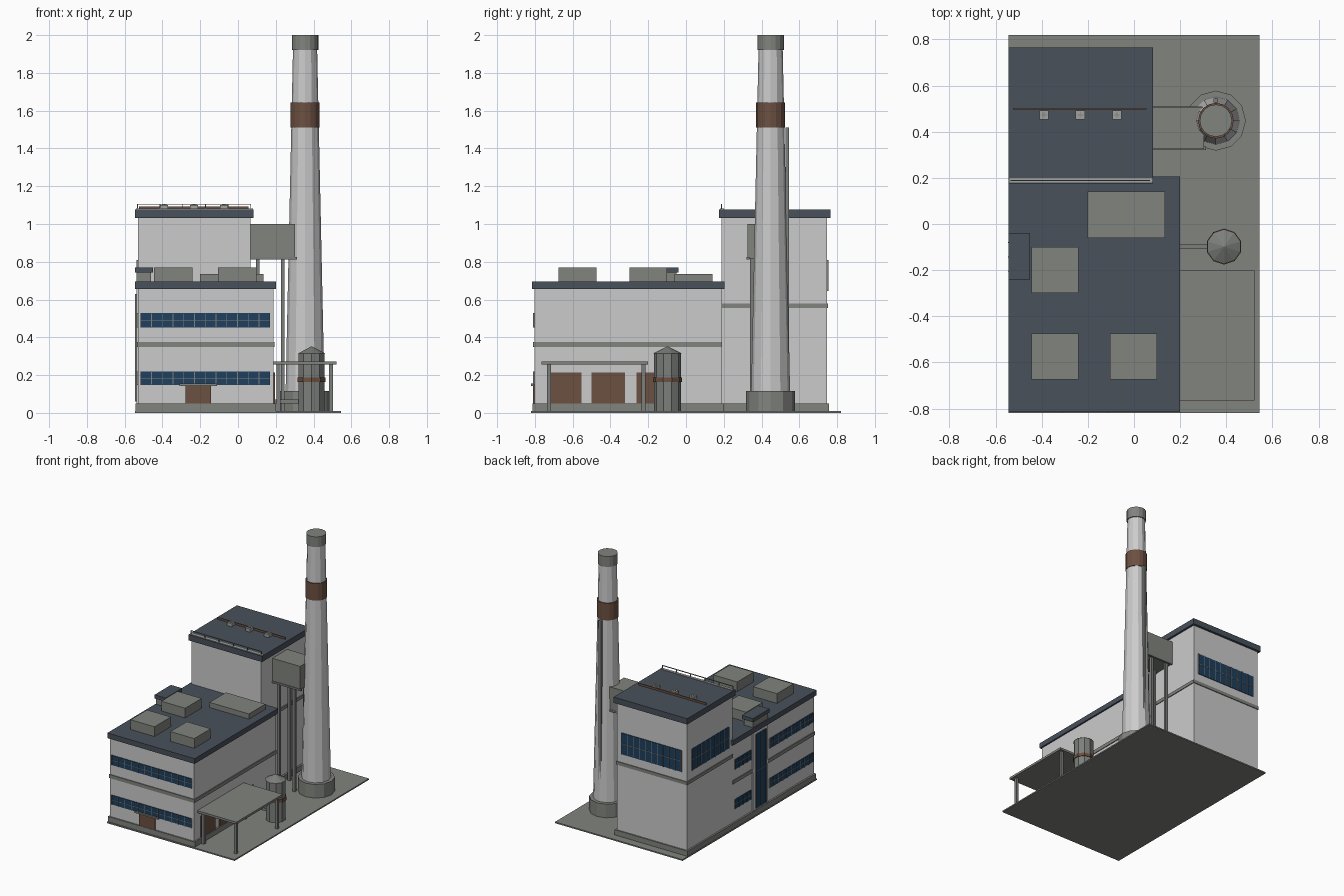
import bpy
import bmesh
import math
from mathutils import Matrix, Vector

if "Cube" in bpy.data.objects:
    bpy.data.objects.remove(bpy.data.objects["Cube"])


def material(name, rgb):
    m = bpy.data.materials.new(name)
    m.use_nodes = True
    m.diffuse_color = (*rgb, 1)
    bsdf = m.node_tree.nodes["Principled BSDF"]
    bsdf.inputs["Base Color"].default_value = (*rgb, 1)
    bsdf.inputs["Roughness"].default_value = 0.8
    return m


WALL = material("light_wall", (0.6, 0.6, 0.6))
GREY = material("concrete_grey", (0.22, 0.23, 0.21))
STEEL = material("steel_grey", (0.2, 0.21, 0.2))
PALE = material("pale_metal", (0.36, 0.37, 0.35))
ROOF = material("slate_roof", (0.065, 0.082, 0.105))
GLASS = material("blue_glass", (0.013, 0.05, 0.11))
BROWN = material("rust_brown", (0.15, 0.08, 0.053))


def finish(name, bm, mat):
    bmesh.ops.recalc_face_normals(bm, faces=bm.faces)
    me = bpy.data.meshes.new(name)
    bm.to_mesh(me)
    bm.free()
    me.materials.append(mat)
    ob = bpy.data.objects.new(name, me)
    bpy.context.collection.objects.link(ob)
    return ob


def boxes(name, mat, spans):
    """One object from boxes given as (x0, x1, y0, y1, z0, z1)."""
    bm = bmesh.new()
    for s in spans:
        lo, hi = Vector(s[0::2]), Vector(s[1::2])
        bmesh.ops.create_cube(bm, size=1, matrix=Matrix.Translation((lo + hi) / 2)
                              @ Matrix.Diagonal((*(hi - lo), 1)))
    return finish(name, bm, mat)


def lathe(name, mat, x, y, z0, z1, r0, r1, sides=12):
    bm = bmesh.new()
    bmesh.ops.create_cone(bm, cap_ends=True, segments=sides, radius1=r0, radius2=r1,
                          depth=z1 - z0, matrix=Matrix.Translation((x, y, (z0 + z1) / 2)))
    return finish(name, bm, mat)


def on_wall(side, plane, a0, a1, z0, z1, depth):
    """Box span standing out from a wall by depth."""
    if side == "front":
        return (a0, a1, plane - depth, plane + 0.002, z0, z1)
    if side == "back":
        return (a0, a1, plane - 0.002, plane + depth, z0, z1)
    if side == "right":
        return (plane - 0.002, plane + depth, a0, a1, z0, z1)
    return (plane - depth, plane + 0.002, a0, a1, z0, z1)


def window_band(name, side, plane, a0, a1, z0, z1, cols):
    boxes(name + "_glass", GLASS, [on_wall(side, plane, a0, a1, z0, z1, 0.005)])
    step, zm = (a1 - a0) / cols, (z0 + z1) / 2
    bars = [on_wall(side, plane, a0 + i * step - 0.002, a0 + i * step + 0.002, z0, z1, 0.008)
            for i in range(cols + 1)]
    bars.append(on_wall(side, plane, a0, a1, zm - 0.002, zm + 0.002, 0.007))
    boxes(name + "_bars", GREY, bars)


# Ground and building masses
boxes("ground_slab", GREY, [(-0.545, 0.545, -0.82, 0.82, 0, 0.01)])
boxes("plinth", GREY, [(-0.543, 0.2, -0.813, 0.2, 0.01, 0.05),
                       (-0.543, 0.08, 0.19, 0.757, 0.01, 0.05)])
boxes("main_hall", WALL, [(-0.53, 0.188, -0.803, 0.19, 0.05, 0.655)])
boxes("boiler_tower", WALL, [(-0.53, 0.067, 0.187, 0.747, 0.05, 1.032)])
boxes("main_roof", ROOF, [(-0.545, 0.2, -0.815, 0.205, 0.655, 0.695)])
boxes("tower_roof", ROOF, [(-0.545, 0.083, 0.175, 0.765, 1.032, 1.077)])
boxes("main_band", GREY, [(-0.536, 0.194, -0.809, 0.19, 0.348, 0.375)])
boxes("tower_band", GREY, [(-0.536, 0.073, 0.19, 0.753, 0.555, 0.58)])

# Window bands
for i, (z0, z1) in enumerate(((0.148, 0.22), (0.453, 0.528))):
    window_band(f"front_windows_{i}", "front", -0.803, -0.515, 0.168, z0, z1, 12)
    window_band(f"left_windows_{i}", "left", -0.53, -0.785, -0.26, z0, z1, 10)
    window_band(f"left_rear_windows_{i}", "left", -0.53, -0.03, 0.165, z0, z1, 4)
window_band("tower_left_windows", "left", -0.53, 0.24, 0.69, 0.645, 0.81, 8)
window_band("tower_back_windows", "back", 0.747, -0.485, 0.025, 0.645, 0.81, 10)

# Stair shaft on the left wall, with its roof cap and tall glazing
boxes("stair_shaft", WALL, [(-0.538, -0.46, -0.235, -0.05, 0.05, 0.655)])
boxes("stair_head", GREY, [(-0.538, -0.46, -0.23, -0.05, 0.69, 0.742)])
boxes("stair_cap", ROOF, [(-0.545, -0.45, -0.24, -0.04, 0.742, 0.77)])
window_band("stair_glazing", "left", -0.538, -0.205, -0.08, 0.06, 0.63, 2)

# Entrance
boxes("front_door", BROWN, [on_wall("front", -0.803, -0.277, -0.142, 0.05, 0.143, 0.008)])
boxes("front_door_canopy", GREY, [(-0.31, -0.11, -0.82, -0.8, 0.143, 0.155)])

# Loading bay doors and canopy
boxes("bay_doors", BROWN, [on_wall("right", 0.188, y - 0.088, y + 0.088, 0.05, 0.215, 0.007)
                           for y in (-0.64, -0.412, -0.175)])
boxes("bay_canopy", GREY, [(0.188, 0.522, -0.765, -0.2, 0.255, 0.272)])
boxes("canopy_posts", STEEL, [(x - 0.01, x + 0.01, y - 0.011, y + 0.011, 0.01, 0.255)
                              for x in (0.215, 0.492) for y in (-0.725, -0.225)])

# Rooftop plant
units = [(-0.343, -0.575, 0.102, 0.1, 0.77), (-0.003, -0.575, 0.102, 0.1, 0.77),
         (-0.343, -0.2, 0.102, 0.1, 0.77), (-0.033, 0.04, 0.168, 0.1, 0.735)]
boxes("roof_units", GREY, [(x - w, x + w, y - d, y + d, 0.69, z) for x, y, w, d, z in units])

# Tower roof details
vents = (-0.39, -0.233, -0.074)
boxes("tower_vents", PALE, [(x - 0.02, x + 0.02, 0.453, 0.493, 1.07, 1.1) for x in vents])
boxes("vent_crosses", GREY, [s for x in vents for s in (
    (x - 0.012, x + 0.012, 0.471, 0.475, 1.098, 1.103),
    (x - 0.002, x + 0.002, 0.461, 0.485, 1.098, 1.103))])
boxes("tower_roof_pipe", BROWN, [(-0.525, 0.055, 0.497, 0.503, 1.077, 1.093)])
boxes("tower_kerb", PALE, [(-0.54, 0.08, 0.18, 0.2, 1.07, 1.081)])
boxes("tower_railing", GREY, [(-0.535, 0.07, 0.186, 0.191, 1.102, 1.107)] +
      [(-0.535 + i * 0.12, -0.53 + i * 0.12, 0.186, 0.191, 1.075, 1.105) for i in range(6)])

# Chimney
CX, CY = 0.355, 0.448
lathe("chimney_base", GREY, CX, CY, 0.01, 0.115, 0.13, 0.13)
lathe("chimney_shaft", WALL, CX, CY, 0.115, 1.925, 0.103, 0.064)
lathe("chimney_band", BROWN, CX, CY, 1.51, 1.642, 0.077, 0.077, 16)
lathe("chimney_cap", GREY, CX, CY, 1.92, 2.0, 0.07, 0.07, 16)
boxes("chimney_ladder", STEEL, [(CX - 0.01, CX + 0.01, 0.527, 0.545, 0.115, 1.51)])

# Flue duct on legs
boxes("flue_duct", GREY, [(0.06, 0.303, 0.325, 0.507, 0.818, 1.0)])
boxes("duct_frame", STEEL, [(0.06, 0.313, 0.32, 0.335, 0.812, 0.826),
                            (0.06, 0.313, 0.495, 0.51, 0.812, 0.826)])
boxes("duct_legs", STEEL, [(x - 0.01, x + 0.01, y - 0.01, y + 0.01, 0.01, 0.818)
                           for x in (0.105, 0.237) for y in (0.35, 0.48)])

# Silo and feed pipe
SX, SY = 0.39, -0.098
lathe("silo_body", STEEL, SX, SY, 0.01, 0.315, 0.072, 0.072, 10)
lathe("silo_cone", STEEL, SX, SY, 0.315, 0.352, 0.075, 0.002, 10)
lathe("silo_band", BROWN, SX, SY, 0.163, 0.187, 0.078, 0.078, 10)
boxes("silo_pipe", STEEL, [(0.18, 0.33, SY - 0.01, SY + 0.01, 0.05, 0.07)])
